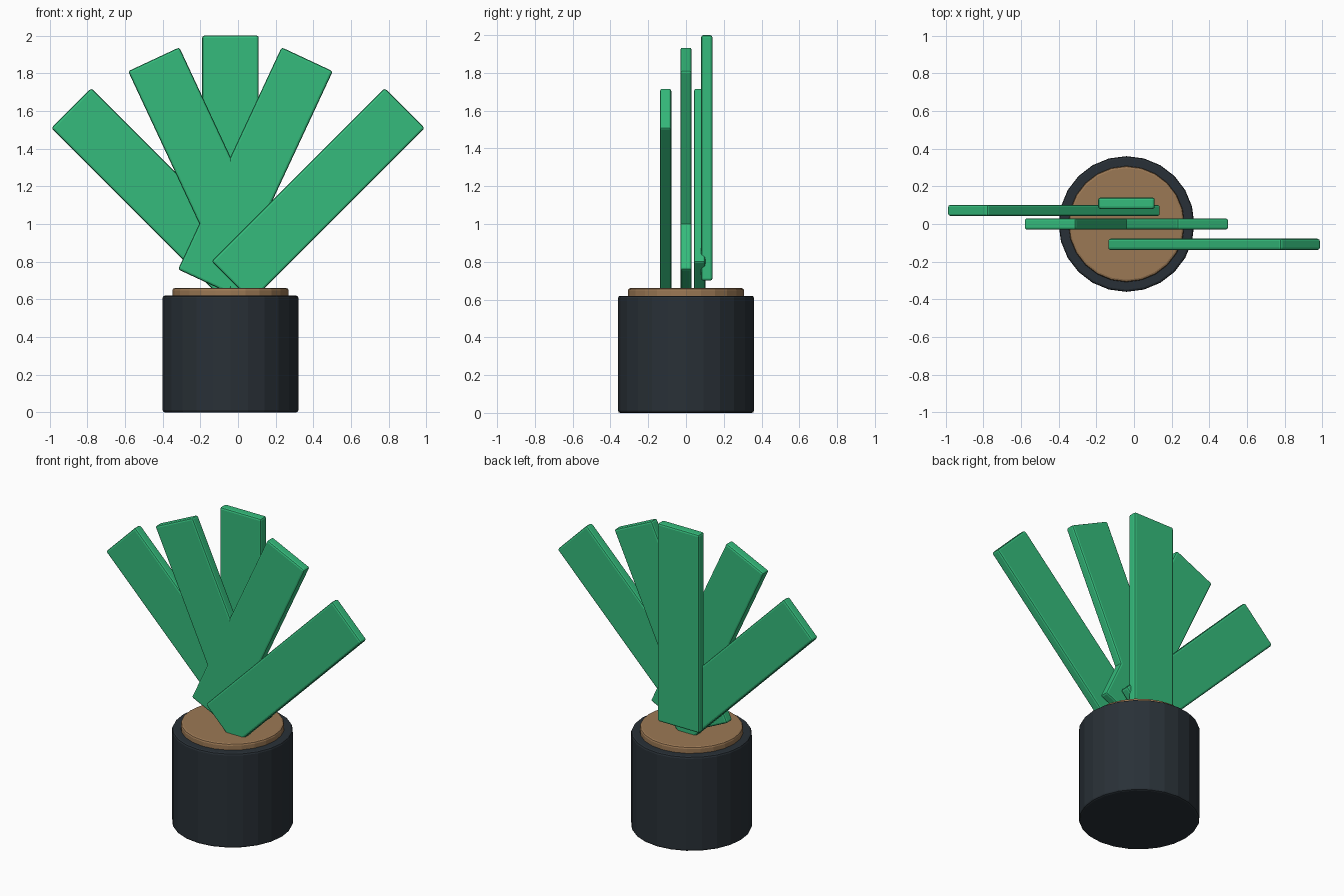
import bpy
from math import radians

if "Cube" in bpy.data.objects:
    bpy.data.objects.remove(bpy.data.objects["Cube"])

CX = -0.04  # pot axis


def material(name, rgb):
    m = bpy.data.materials.new(name)
    m.diffuse_color = (*rgb, 1)
    m.use_nodes = True
    m.node_tree.nodes["Principled BSDF"].inputs["Base Color"].default_value = m.diffuse_color
    return m


def finish(obj, name, mat, bevel):
    obj.name = name
    obj.data.materials.append(mat)
    mod = obj.modifiers.new("soft_edges", 'BEVEL')
    mod.width = bevel
    mod.segments = 2
    mod.limit_method = 'ANGLE'
    mod.angle_limit = radians(40)


def disc(name, radius, z0, z1, mat):
    bpy.ops.mesh.primitive_cylinder_add(vertices=24, radius=radius, depth=z1 - z0,
                                        location=(CX, 0, (z0 + z1) / 2))
    finish(bpy.context.object, name, mat, 0.012)


def leaf(name, x, y, z, tilt, mat):
    bpy.ops.mesh.primitive_cube_add(size=1, location=(x, y, z))
    obj = bpy.context.object
    obj.scale = (0.30, 0.06, 1.30)
    bpy.ops.object.transform_apply(location=False, rotation=False, scale=True)
    obj.rotation_euler.y = radians(tilt)
    finish(obj, name, mat, 0.012)


dark = material("pot_dark", (0.022, 0.03, 0.038))
brown = material("soil_brown", (0.33, 0.19, 0.09))
green = material("leaf_green", (0.035, 0.50, 0.20))

# Pot and soil
disc("pot", 0.36, 0, 0.62, dark)
disc("soil", 0.308, 0.54, 0.66, brown)

# Fan of flat leaves
leaf("centre_leaf", CX, 0.11, 1.35, 0, green)
leaf("inner_leaf_right", 0.0925, 0, 1.285, 25, green)
leaf("inner_leaf_left", -0.1725, 0, 1.285, -25, green)
leaf("outer_leaf_right", 0.425, -0.108, 1.155, 45, green)
leaf("outer_leaf_left", -0.425, 0.072, 1.155, -45, green)
